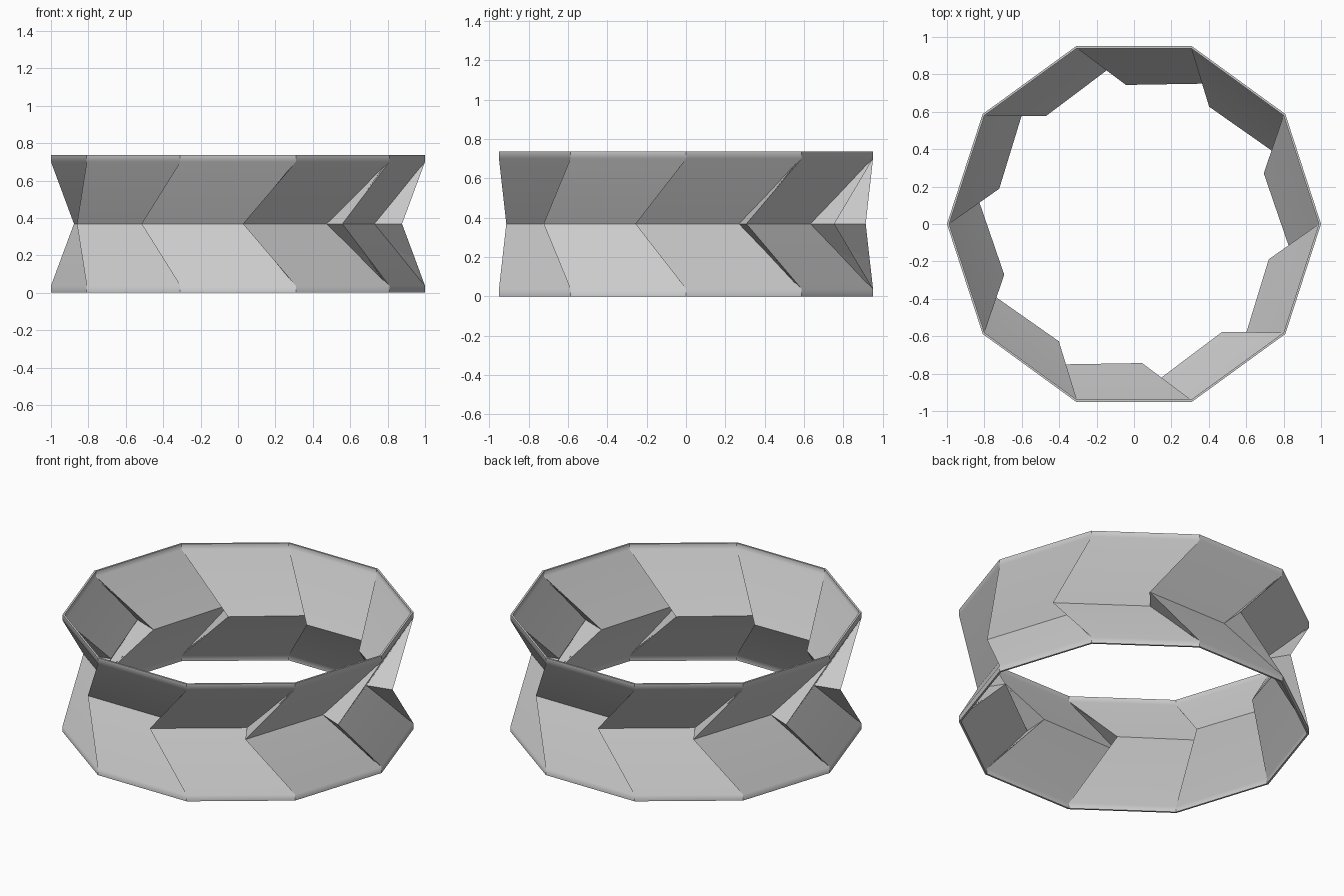
import bpy, bmesh, math

if "Cube" in bpy.data.objects:
    bpy.data.objects.remove(bpy.data.objects["Cube"])

SIDES = 10
HEIGHT, BAND = 0.737, 0.036
RIM_R = 0.994                                # mid-sheet radius of the rims
FOLD_OUT = (0.910, math.radians(-124.1))     # outer waist corner of the front panel
FOLD_IN = (0.750, math.radians(-86.9))       # inner waist corner of the front panel
STEP = 2 * math.pi / SIDES

grey = bpy.data.materials.new("light grey")
grey.diffuse_color = (0.6, 0.6, 0.6, 1)
grey.use_nodes = True
grey.node_tree.nodes["Principled BSDF"].inputs["Base Color"].default_value = grey.diffuse_color

bm = bmesh.new()


def loop(radius, start, z):
    """Ring of points, one for each panel."""
    return [bm.verts.new((radius * math.cos(start + i * STEP),
                          radius * math.sin(start + i * STEP), z))
            for i in range(SIDES)]


# Waist corners shared by the upper and lower halves
outer = loop(*FOLD_OUT, HEIGHT / 2)
inner = loop(*FOLD_IN, HEIGHT / 2)
rim_start = math.radians(-108)

for edge_z, band_z in ((0, BAND), (HEIGHT, HEIGHT - BAND)):
    edge = loop(RIM_R, rim_start, edge_z)
    band = loop(RIM_R, rim_start, band_z)
    for i in range(SIDES):
        j = (i + 1) % SIDES
        # Upright rim band, slanted panel, and the pleat joining the next panel
        bm.faces.new((edge[i], edge[j], band[j], band[i]))
        bm.faces.new((band[i], band[j], inner[i], outer[i]))
        bm.faces.new((band[j], outer[j], inner[i]))

bmesh.ops.recalc_face_normals(bm, faces=bm.faces)
mesh = bpy.data.meshes.new("pleated_ring")
bm.to_mesh(mesh)
bm.free()
mesh.materials.append(grey)
ring = bpy.data.objects.new("pleated_ring", mesh)
bpy.context.collection.objects.link(ring)
bpy.context.view_layer.objects.active = ring
ring.select_set(True)

# Thin wall, with the rim softly blended into the panels
wall = ring.modifiers.new("wall", 'SOLIDIFY')
wall.thickness = 0.012
wall.offset = 0
bpy.ops.object.modifier_apply(modifier="wall")
bpy.ops.object.shade_smooth_by_angle(angle=math.radians(35))
soft = ring.modifiers.new("soft", 'WEIGHTED_NORMAL')
soft.keep_sharp = True
